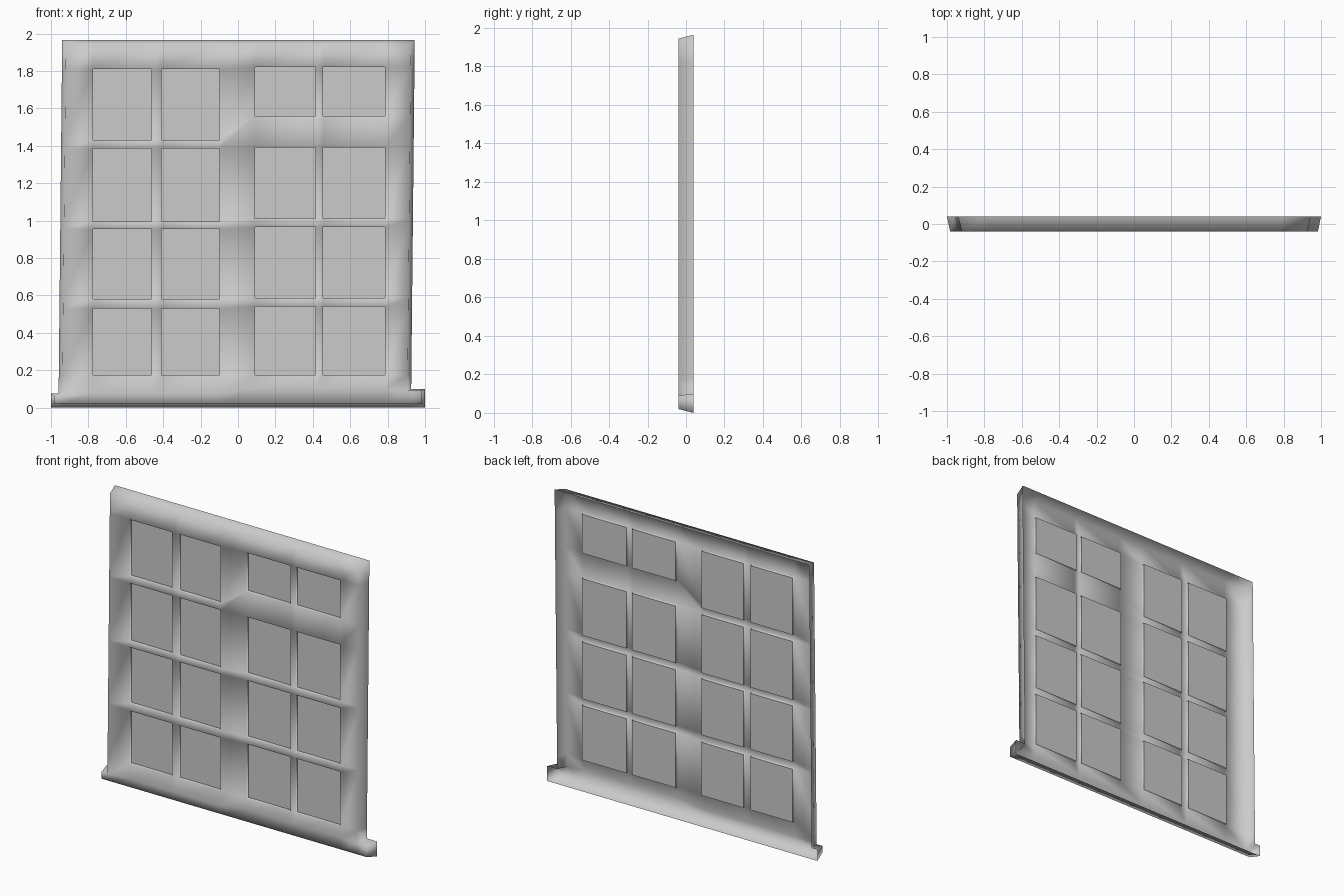
import bpy, bmesh

if "Cube" in bpy.data.objects:
    bpy.data.objects.remove(bpy.data.objects["Cube"])

# Lines of the uneven lattice: outer sill ends, frame edges and pane openings
XS = [-1, -0.95, -0.775, -0.462, -0.41, -0.10, 0.09, 0.415, 0.455, 0.785, 0.935, 1]
Z_LEFT = [0, 0.075, 0.175, 0.53, 0.58, 0.955, 0.995, 1.385, 1.43, 1.81, 1.965]
Z_RIGHT = [0, 0.10, 0.175, 0.54, 0.585, 0.965, 1.01, 1.39, 1.56, 1.82, 1.965]
PANE_COLS = (2, 4, 6, 8)
PANE_ROWS = (2, 4, 6, 8)
NX, NZ = len(XS), len(Z_LEFT)
DEPTH = 0.04
PANE_Y = -0.02


def point(i, j, y, front=False):
    z = (Z_LEFT if i < 6 else Z_RIGHT)[j]
    x = XS[i]
    if i in (1, NX - 2):                      # side edges lean slightly
        x += 0.02 * (z / 1.965 - 0.5)
    if front:                                 # outer rim is smaller at the front
        if i in (0, NX - 1):
            x -= 0.017 if x > 0 else -0.017
        elif i in (1, NX - 2):
            x -= 0.02 if x > 0 else -0.02
        if j == 0:
            z = 0.02
        elif j == NZ - 1:
            z = 1.945
        elif j == 1 and i in (0, 1, NX - 2, NX - 1):
            z -= 0.01
    return (x, y, z)


def is_pane(i, j):
    return i in PANE_COLS and j in PANE_ROWS


def solid(i, j):
    if not (0 <= i < NX - 1 and 0 <= j < NZ - 1):
        return False
    if i in (0, NX - 2):                      # sill ends only in the lowest row
        return j == 0
    return not is_pane(i, j)


def add_object(name, bm, smooth):
    for f in bm.faces:
        f.smooth = smooth
    me = bpy.data.meshes.new(name)
    bm.to_mesh(me)
    bm.free()
    ob = bpy.data.objects.new(name, me)
    bpy.context.collection.objects.link(ob)
    return ob


# Frame: an open-backed shell with a flared outer rim and short pane reveals
bm = bmesh.new()
verts = {}


def vert(i, j, y):
    key = (i, j, y)
    if key not in verts:
        verts[key] = bm.verts.new(point(i, j, y, y == -DEPTH))
    return verts[key]


for i in range(NX - 1):
    for j in range(NZ - 1):
        if not solid(i, j):
            continue
        corners = [(i, j), (i + 1, j), (i + 1, j + 1), (i, j + 1)]
        bm.faces.new([vert(*c, -DEPTH) for c in corners])
        neighbours = [(i, j - 1), (i + 1, j), (i, j + 1), (i - 1, j)]
        for k, n in enumerate(neighbours):    # walls wherever the sheet ends
            if not solid(*n):
                back = PANE_Y if is_pane(*n) else DEPTH
                a, b = corners[k], corners[(k + 1) % 4]
                bm.faces.new([vert(*b, -DEPTH), vert(*a, -DEPTH),
                              vert(*a, back), vert(*b, back)])
add_object("window_frame", bm, True)

# Flat panes closing the reveals
bm = bmesh.new()
for i in PANE_COLS:
    for j in PANE_ROWS:
        bm.faces.new([bm.verts.new(point(a, b, PANE_Y)) for a, b in
                      ((i, j), (i + 1, j), (i + 1, j + 1), (i, j + 1))])
add_object("window_panes", bm, False)
